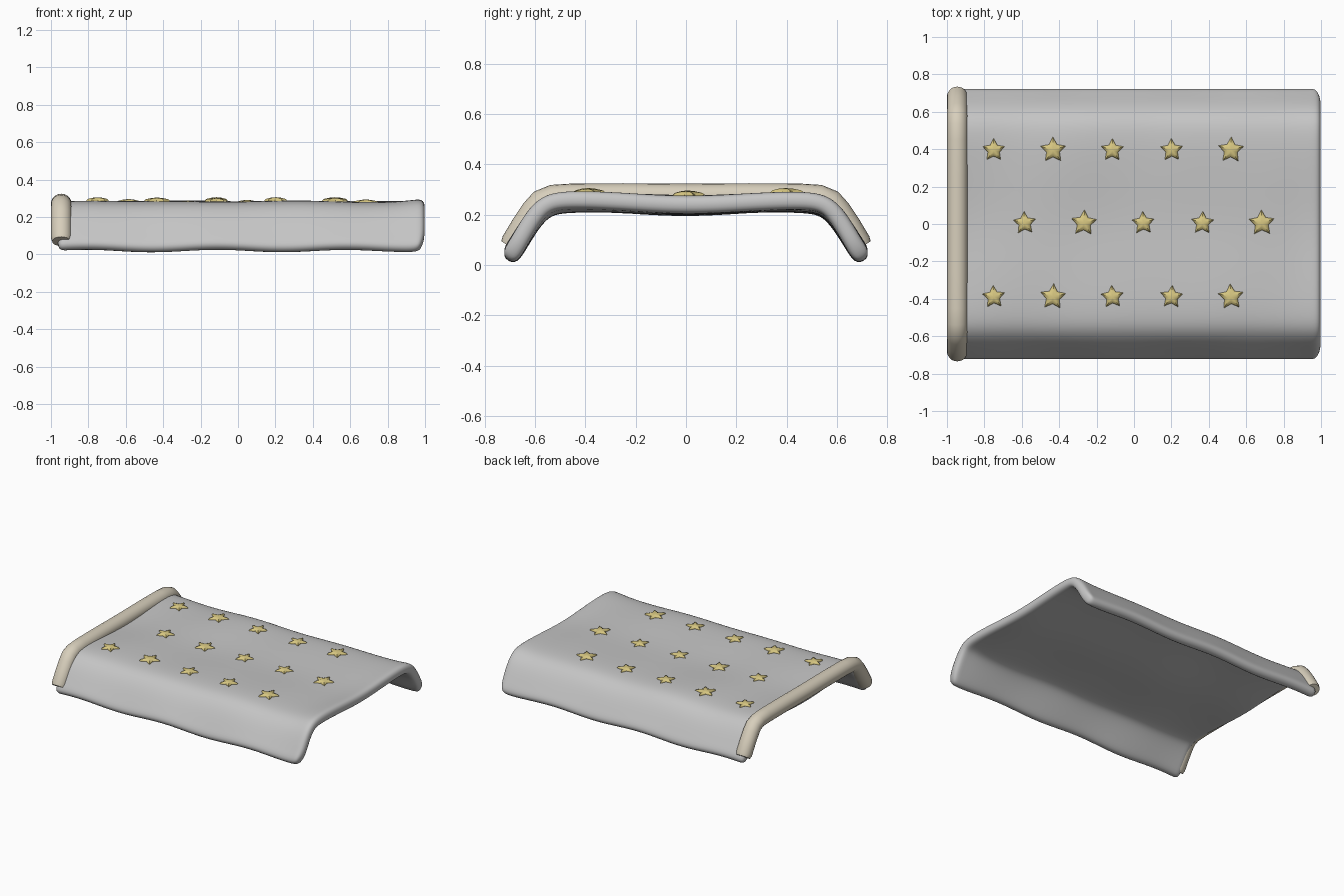
import bpy, bmesh
from math import sin, cos, pi, exp
from mathutils import Vector

if "Cube" in bpy.data.objects:
    bpy.data.objects.remove(bpy.data.objects["Cube"])


def material(name, rgb):
    m = bpy.data.materials.new(name)
    m.use_nodes = True
    m.diffuse_color = (*rgb, 1)
    m.node_tree.nodes["Principled BSDF"].inputs["Base Color"].default_value = (*rgb, 1)
    return m


GREY = material("grey cloth", (0.56, 0.56, 0.56))
CREAM = material("cream cloth", (0.68, 0.62, 0.50))
YELLOW = material("star yellow", (0.68, 0.57, 0.22))


def make_object(name, bm, mat, angle=0.9):
    bmesh.ops.recalc_face_normals(bm, faces=bm.faces)
    mesh = bpy.data.meshes.new(name)
    bm.to_mesh(mesh)
    bm.free()
    mesh.materials.append(mat)
    mesh.shade_smooth()
    mesh.set_sharp_from_angle(angle=angle)
    obj = bpy.data.objects.new(name, mesh)
    bpy.context.collection.objects.link(obj)
    return obj


def mirrored(half):
    return [(-y, z) for y, z in reversed(half[1:])] + half


def loft(bm, rings, closed):
    rows = [[bm.verts.new(p) for p in ring] for ring in rings]
    for a, b in zip(rows, rows[1:]):
        n = len(a)
        for i in range(n if closed else n - 1):
            j = (i + 1) % n
            bm.faces.new((a[i], a[j], b[j], b[i]))
    return rows


# Blanket: a draped sheet with soft ripples, thickened and rounded
DRAPE = mirrored([(0, .236), (.12, .239), (.24, .245), (.36, .249), (.46, .249),
                  (.54, .240), (.588, .203), (.63, .145), (.67, .08), (.708, .022)])


def ripple(x, y, z):
    hem = max(0, 1 - z / .2)
    top = .004 * sin(9.2 * x + 1) * cos(5 * y) - .003 * cos(7 * x - 4 * y)
    lip = .009 * exp(-((x - 1) / .09) ** 2)
    return z + (1 - hem) * (top + lip) - hem * .008 * cos(2 * pi * (x + .45) / .69)


def sheet_height(x, y):
    for (y0, z0), (y1, z1) in zip(DRAPE, DRAPE[1:]):
        if y0 <= y <= y1:
            return ripple(x, y, z0 + (z1 - z0) * (y - y0) / (y1 - y0))


bm = bmesh.new()
COLUMNS = 36
rings = []
for i in range(COLUMNS + 1):
    x = -.965 + 1.965 * i / COLUMNS
    ring = []
    for y, z in DRAPE:
        # the hem corners are pulled in a little
        pull = .025 if abs(y) > .7 and x > .99 else 0
        ring.append((x - pull, y, ripple(x, y, z) + pull * .5))
    rings.append(ring)
loft(bm, rings, False)
blanket = make_object("blanket", bm, GREY, 3.1)
solid = blanket.modifiers.new("thickness", 'SOLIDIFY')
solid.thickness = .072
solid.offset = 0
sub = blanket.modifiers.new("rounding", 'SUBSURF')
sub.levels = sub.render_levels = 2

# Folded cuff: a padded roll that follows the drape at the head end
PATH = mirrored([(0, .272), (.25, .274), (.45, .273), (.53, .268), (.575, .25),
                 (.605, .215), (.645, .155), (.685, .088), (.697, .07)])
bm = bmesh.new()
rings = []
for i, (y, z) in enumerate(PATH):
    y0, z0 = PATH[max(i - 1, 0)]
    y1, z1 = PATH[min(i + 1, len(PATH) - 1)]
    along = Vector((0, y1 - y0, z1 - z0)).normalized()
    out = Vector((0, -along.z, along.y))
    size = .88 if i in (0, len(PATH) - 1) else 1
    ring = []
    for k in range(20):
        a = 2 * pi * k / 20
        ring.append(Vector((-.945 + .055 * size * cos(a), y, z)) + out * (.051 * size * sin(a)))
    rings.append(ring)
rows = loft(bm, rings, True)
bm.faces.new(rows[0])
bm.faces.new(rows[-1])
make_object("folded_cuff", bm, CREAM)


# Stars: puffy five-pointed patches resting on the blanket
def add_star(name, x, y, radius, turn):
    bm = bmesh.new()
    base = sheet_height(x, y) + .035
    rings = []
    for scale, lift in ((.95, -.012), (1, .004), (.88, .011), (.45, .017)):
        ring = []
        for k in range(10):
            a = pi / 2 + turn + k * pi / 5
            r = radius * scale * (.52 if k % 2 else 1)
            ring.append((x + r * cos(a), y + r * sin(a), base + lift))
        rings.append(ring)
    rows = loft(bm, rings, True)
    bm.faces.new(rows[0])
    tip = bm.verts.new((x, y, base + .02))
    for k in range(10):
        bm.faces.new((rows[-1][k], rows[-1][(k + 1) % 10], tip))
    make_object(name, bm, YELLOW, .7)


for row, (y, start) in enumerate(((.395, -.75), (.005, -.585), (-.39, -.75))):
    for n in range(5):
        radius = .063 + .008 * (n % 3 == 1)
        add_star(f"star_{row + 1}_{n + 1}", start + .317 * n, y, radius, .06 * sin(3 * n + row))
